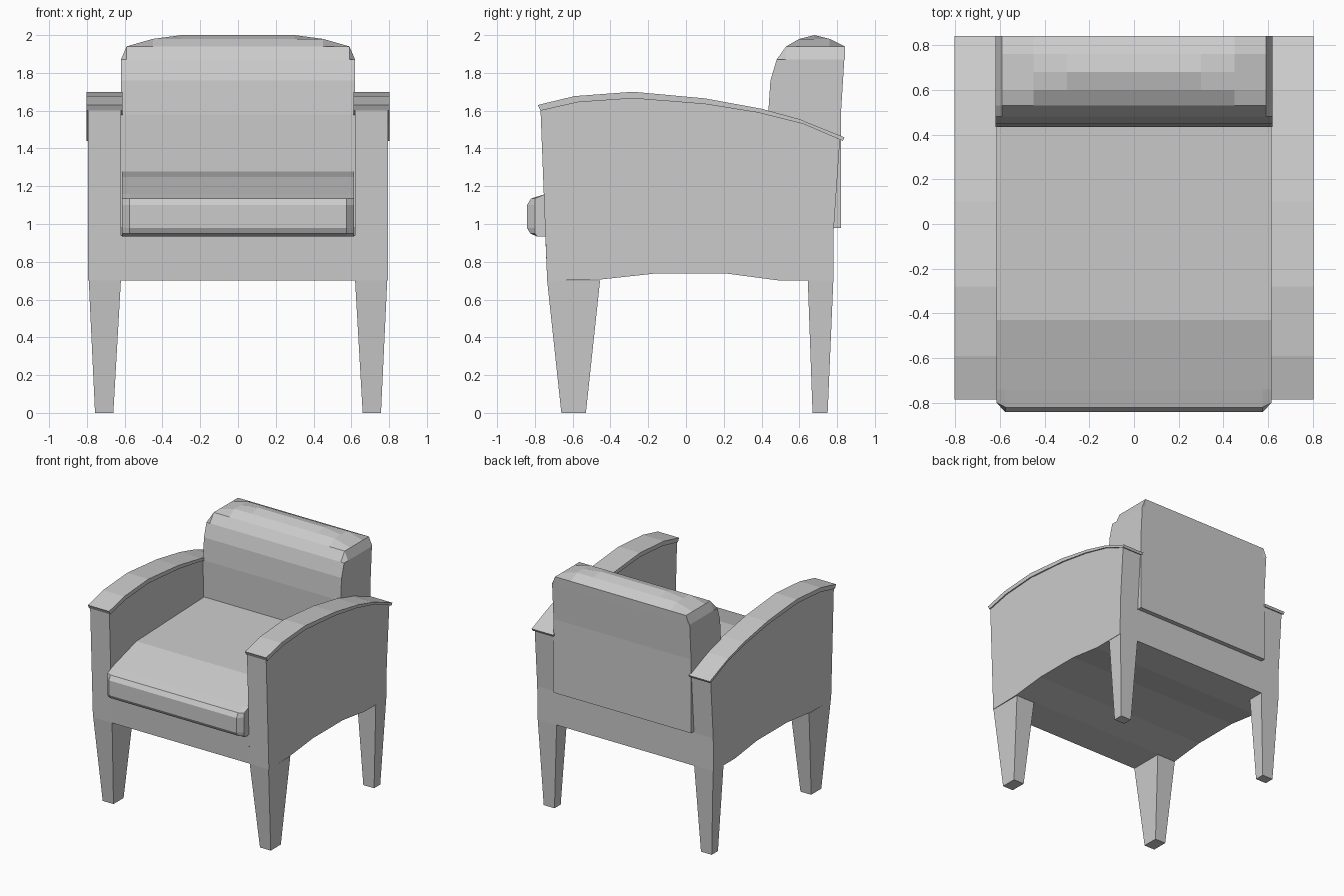
import bpy, bmesh

if "Cube" in bpy.data.objects:
    bpy.data.objects.remove(bpy.data.objects["Cube"])


def loft(name, sections):
    """Closed solid through equal-length rings of 3D points."""
    bm = bmesh.new()
    rings = [[bm.verts.new(p) for p in ring] for ring in sections]
    n = len(rings[0])
    for a, b in zip(rings, rings[1:]):
        for i in range(n):
            j = (i + 1) % n
            bm.faces.new((a[i], a[j], b[j], b[i]))
    bm.faces.new(rings[0])
    bm.faces.new(rings[-1])
    bmesh.ops.remove_doubles(bm, verts=bm.verts, dist=1e-5)
    bmesh.ops.recalc_face_normals(bm, faces=bm.faces)
    mesh = bpy.data.meshes.new(name)
    bm.to_mesh(mesh)
    bm.free()
    ob = bpy.data.objects.new(name, mesh)
    bpy.context.collection.objects.link(ob)
    return ob


def slab(name, profile, x0, x1):
    """Side profile (y, z) extruded along x."""
    return loft(name, [[(x, y, z) for y, z in profile] for x in (x0, x1)])


def leg(name, s, bottom, top):
    """Tapered leg; bottom and top are y ranges."""
    def ring(x0, x1, y, z):
        return [(s * x0, y[0], z), (s * x1, y[0], z), (s * x1, y[1], z), (s * x0, y[1], z)]
    loft(name, [ring(0.66, 0.757, bottom, 0), ring(0.62, 0.79, top, 0.70)])


# Curves shared by the frame, the side panels and the armrests
apron = [(-0.735, 0.70), (-0.455, 0.706), (-0.17, 0.737), (0.22, 0.737), (0.50, 0.70), (0.78, 0.70)]
arm_under = [(-0.77, 1.60), (-0.57, 1.645), (-0.28, 1.665), (0.10, 1.635),
             (0.38, 1.59), (0.62, 1.53), (0.83, 1.44)]
arm_top = [(-0.785, 1.63), (-0.59, 1.677), (-0.28, 1.70), (0.10, 1.665),
           (0.40, 1.61), (0.60, 1.555), (0.84, 1.458)]

# Seat frame between the side panels
slab("seat_frame", apron + [(0.782, 0.98), (-0.745, 0.94)], -0.62, 0.62)

# Side panels, armrests and legs on both sides
for s, side in ((-1, "left"), (1, "right")):
    panel = apron + [(0.782, 0.97), (0.815, 1.447)] + arm_under[-2::-1]
    slab(f"{side}_side_panel", panel, s * 0.62, s * 0.793)
    slab(f"{side}_armrest", arm_under + arm_top[::-1], s * 0.612, s * 0.803)
    leg(f"{side}_front_leg", s, (-0.66, -0.53), (-0.735, -0.455))
    leg(f"{side}_back_leg", s, (0.67, 0.75), (0.645, 0.78))

# Seat cushion: front edge pulled in at both ends
cushion = [(0.60, 0.935), (-0.79, 0.935), (-0.825, 0.95), (-0.842, 0.98), (-0.842, 1.10),
           (-0.82, 1.135), (-0.74, 1.16), (-0.43, 1.25), (0.60, 1.283)]
loft("seat_cushion", [[(x, max(y, limit), z) for y, z in cushion] for x, limit in
                      ((-0.615, -0.80), (-0.575, -1), (0.575, -1), (0.615, -0.80))])

# Back cushion: domed top lowered in steps toward the ends
back = [(0.82, 0.98), (0.45, 0.98), (0.435, 1.58), (0.447, 1.76), (0.48, 1.87), (0.53, 1.94),
        (0.60, 1.98), (0.68, 2.0), (0.76, 1.98), (0.842, 1.94), (0.838, 1.87), (0.82, 1.58)]
caps = [(0.62, 1.87), (0.59, 1.94), (0.45, 1.98), (0.30, 2.0)]
stations = [(-x, c) for x, c in caps] + caps[::-1]
loft("back_cushion", [[(x, y, min(z, cap)) for y, z in back] for x, cap in stations])
